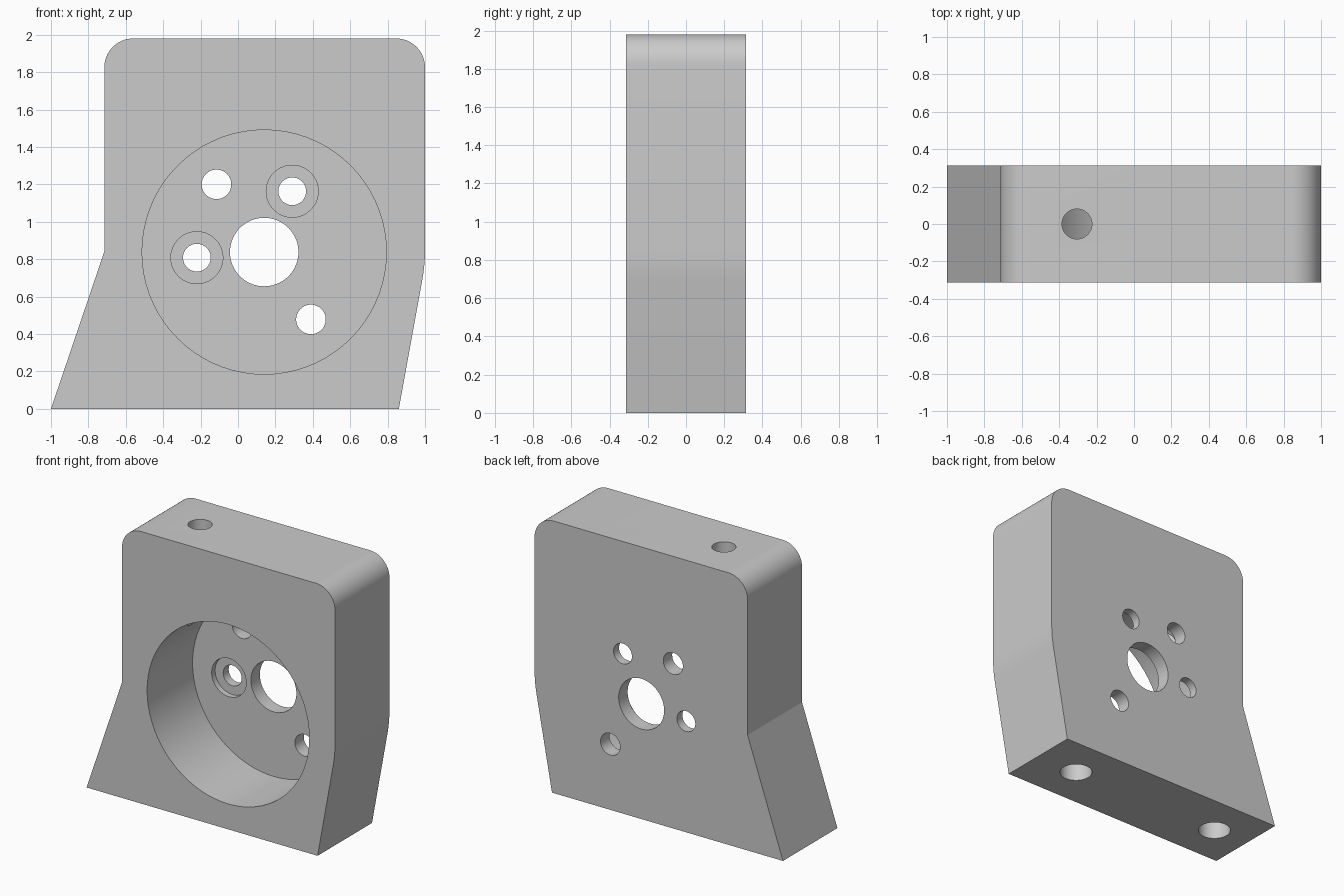
import bpy, bmesh
from math import cos, sin, pi, radians
from mathutils import Matrix, Vector

if "Cube" in bpy.data.objects:
    bpy.data.objects.remove(bpy.data.objects["Cube"], do_unlink=True)

HALF = 0.313          # half thickness of the block
FLOOR = 0.21          # y of the pocket floor
CENTRE = (0.14, 0.838)

grey = bpy.data.materials.new("light grey")
grey.use_nodes = True
colour = (0.6, 0.6, 0.6, 1)
grey.diffuse_color = colour
grey.node_tree.nodes["Principled BSDF"].inputs["Base Color"].default_value = colour


def add_object(name, bm):
    mesh = bpy.data.meshes.new(name)
    bmesh.ops.recalc_face_normals(bm, faces=bm.faces)
    bm.to_mesh(mesh)
    bm.free()
    mesh.materials.append(grey)
    obj = bpy.data.objects.new(name, mesh)
    bpy.context.collection.objects.link(obj)
    return obj


def fillet(before, corner, after, tangent, steps):
    """Points of an arc that rounds a corner, given its tangent length."""
    p = Vector(corner)
    a = (Vector(before) - p).normalized()
    b = (Vector(after) - p).normalized()
    half = a.angle(b) / 2
    radius = tangent * math_tan(half)
    centre = p + (a + b).normalized() * (tangent / cos(half))
    start = p + a * tangent - centre
    side = (p + b * tangent - centre)
    sweep = start.angle(side)
    return [centre + (start * sin(sweep * (1 - i / steps)) + side * sin(sweep * i / steps)) / sin(sweep)
            for i in range(steps + 1)]


def math_tan(angle):
    return sin(angle) / cos(angle)


def drill(target, name, start, end, radius):
    """Cut a round hole between two points."""
    a, b = Vector(start), Vector(end)
    turn = Vector((0, 0, 1)).rotation_difference(b - a).to_matrix().to_4x4()
    bm = bmesh.new()
    bmesh.ops.create_cone(bm, cap_ends=True, segments=72, radius1=radius, radius2=radius,
                          depth=(b - a).length, matrix=Matrix.Translation((a + b) / 2) @ turn)
    cutter = add_object(name, bm)
    cutter.hide_render = True
    mod = target.modifiers.new(name, "BOOLEAN")
    mod.operation, mod.solver, mod.object = "DIFFERENCE", "EXACT", cutter
    bpy.context.view_layer.objects.active = target
    bpy.ops.object.modifier_apply(modifier=name)
    bpy.data.objects.remove(cutter, do_unlink=True)


# Block outline (x, z): rounded top corners and a soft bend on the left side
foot_r, bend_r, top_r = (-1, 0), (-0.715, 0.84), (-0.715, 1.98)
top_l, bend_l, foot_l = (1, 1.98), (1, 0.77), (0.86, 0)
outline = [Vector(foot_r), Vector(bend_r)]
outline += fillet(bend_r, top_r, top_l, 0.155, 16)
outline += fillet(top_r, top_l, bend_l, 0.155, 16)
outline += fillet(top_l, bend_l, foot_l, 0.08, 4)
outline.append(Vector(foot_l))

bm = bmesh.new()
face = bm.faces.new([bm.verts.new((p.x, -HALF, p.y)) for p in outline])
grown = bmesh.ops.extrude_face_region(bm, geom=[face])["geom"]
bmesh.ops.translate(bm, vec=(0, 2 * HALF, 0),
                    verts=[v for v in grown if isinstance(v, bmesh.types.BMVert)])
block = add_object("mounting_block", bm)


def drill_y(name, spot, y0, y1, radius):
    drill(block, name, (spot[0], y0, spot[1]), (spot[0], y1, spot[1]), radius)


# Round pocket and central bore
drill_y("pocket", CENTRE, -0.5, FLOOR, 0.653)
drill_y("central_bore", CENTRE, 0, 0.5, 0.183)

# Plain and counterbored screw holes in the pocket floor
for spot in [(-0.115, 1.2), (0.39, 0.478)]:
    drill_y("plain_hole", spot, 0, 0.5, 0.079)
for spot in [(0.29, 1.163), (-0.22, 0.808)]:
    drill_y("counterbore", spot, 0, FLOOR + 0.04, 0.139)
    drill_y("screw_hole", spot, 0, 0.5, 0.074)

# Top hole down into the pocket, and blind holes in the foot
drill(block, "top_hole", (-0.305, 0, 2.2), (-0.305, 0, 1.1), 0.08)
for x in (-0.72, 0.52):
    drill(block, "foot_hole", (x, 0, -0.2), (x, 0, 0.23), 0.11)

bpy.ops.object.select_all(action="DESELECT")
block.select_set(True)
bpy.context.view_layer.objects.active = block
bpy.ops.object.shade_smooth_by_angle(angle=radians(15))
